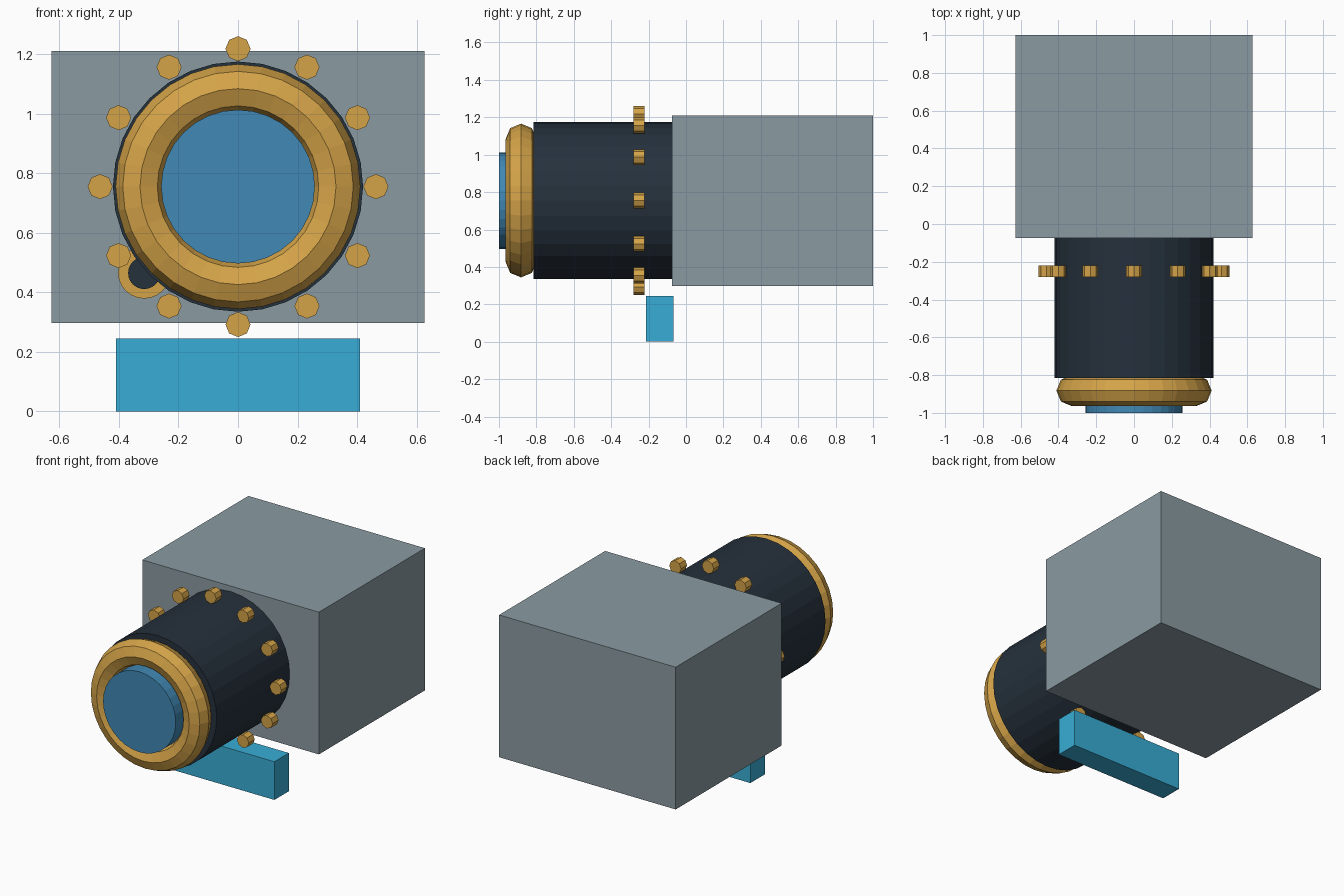
import bpy
from math import pi, sin, cos

cube = bpy.data.objects.get("Cube")
if cube:
    bpy.data.objects.remove(cube, do_unlink=True)


def material(name, r, g, b):
    """Flat material from display colour values in 0..255."""
    linear = [((c / 255 + 0.055) / 1.055) ** 2.4 for c in (r, g, b)] + [1]
    mat = bpy.data.materials.new(name)
    mat.use_nodes = True
    mat.diffuse_color = linear
    mat.node_tree.nodes["Principled BSDF"].inputs["Base Color"].default_value = linear
    return mat


grey = material("grey", 138, 155, 162)
dark = material("dark navy", 37, 49, 60)
gold = material("gold", 212, 163, 72)
glass = material("lens blue", 65, 137, 181)
cyan = material("bright blue", 56, 174, 214)

AXIS_Z = 0.755


def finish(name, mat):
    ob = bpy.context.object
    ob.name = name
    ob.data.materials.append(mat)
    return ob


def box(name, mat, x, y, z):
    """Block between the given (low, high) limits."""
    limits = (x, y, z)
    bpy.ops.mesh.primitive_cube_add(size=1, location=[(a + b) / 2 for a, b in limits])
    ob = finish(name, mat)
    ob.scale = [b - a for a, b in limits]
    return ob


def tube(name, mat, radius, front, back, x=0, z=AXIS_Z, sides=32):
    """Solid cylinder lying along y."""
    bpy.ops.mesh.primitive_cylinder_add(
        vertices=sides, radius=radius, depth=back - front,
        location=(x, (front + back) / 2, z), rotation=(pi / 2, 0, 0))
    return finish(name, mat)


# Housing and the bar under it
box("housing", grey, (-0.627, 0.627), (-0.075, 1.0), (0.297, 1.21))
box("base_bar", cyan, (-0.409, 0.409), (-0.215, -0.068), (0, 0.245))

# Barrel, front ring and lens
tube("barrel", dark, 0.42, -0.815, -0.07)
bpy.ops.mesh.primitive_torus_add(
    major_segments=32, minor_segments=8, major_radius=0.329, minor_radius=0.082,
    location=(0, -0.882, AXIS_Z), rotation=(pi / 2, 0, 0))
finish("front_ring", gold)
tube("lens", glass, 0.258, -1.0, -0.80)

# Ring of small studs around the barrel
for i in range(12):
    a = i * pi / 6
    tube(f"stud_{i + 1}", gold, 0.042, -0.281, -0.221,
         x=0.463 * cos(a), z=AXIS_Z + 0.463 * sin(a), sides=8)

# Round knob low on the housing's right, behind the barrel
tube("knob", gold, 0.088, -0.13, -0.07, x=-0.315, z=0.467, sides=24)
tube("knob_centre", dark, 0.054, -0.145, -0.07, x=-0.315, z=0.465, sides=24)
